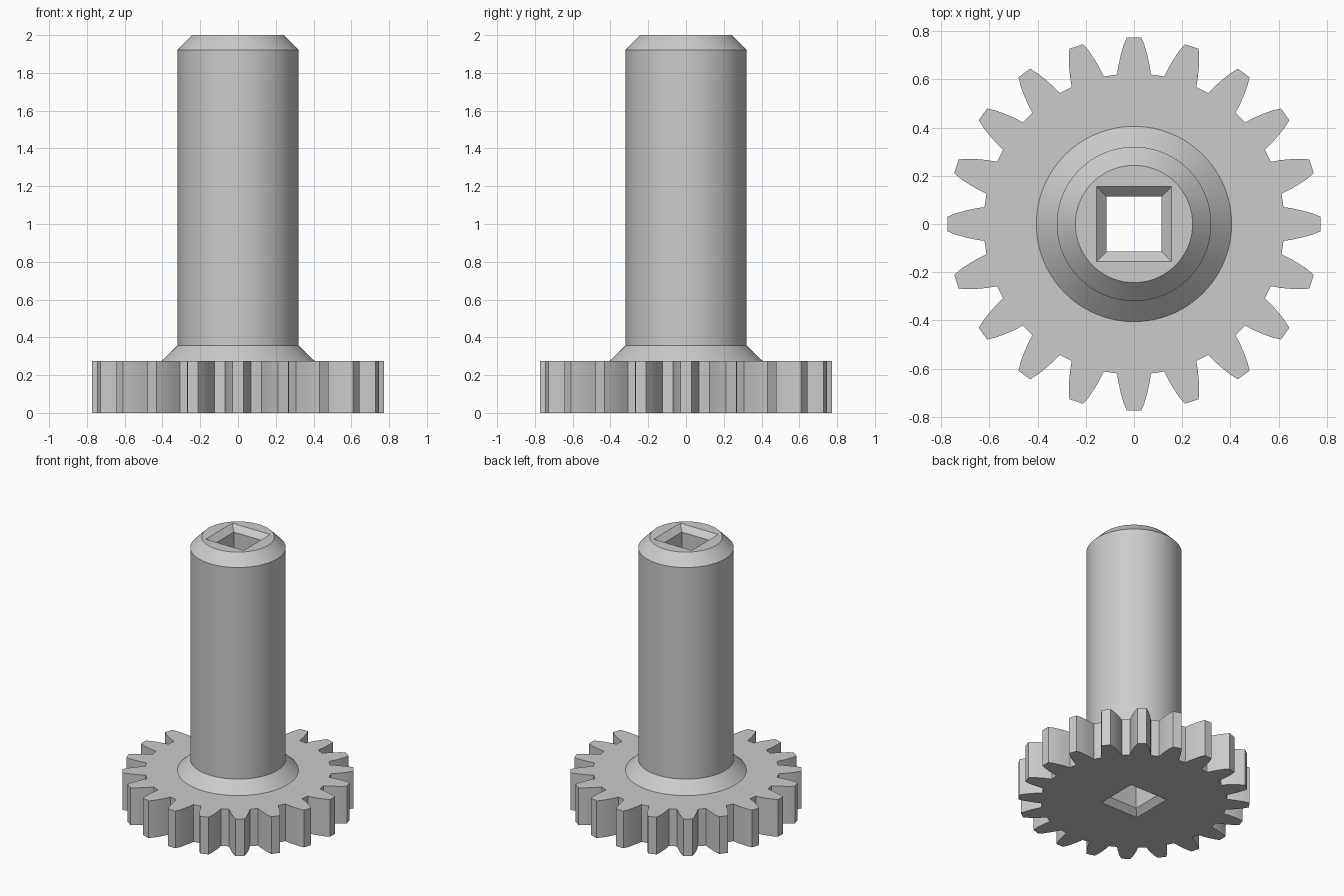
import bpy, bmesh, math

TEETH = 20
GEAR_TOP = 0.275

cube = bpy.data.objects.get("Cube")
if cube:
    bpy.data.objects.remove(cube, do_unlink=True)

steel = bpy.data.materials.new("plain grey")
steel.use_nodes = True
grey = (0.6, 0.6, 0.6, 1)
steel.diffuse_color = grey
steel.node_tree.nodes["Principled BSDF"].inputs["Base Color"].default_value = grey


def make_object(name, bm):
    bmesh.ops.recalc_face_normals(bm, faces=bm.faces)
    mesh = bpy.data.meshes.new(name)
    bm.to_mesh(mesh)
    bm.free()
    mesh.materials.append(steel)
    obj = bpy.data.objects.new(name, mesh)
    bpy.context.collection.objects.link(obj)
    return obj


def turned(name, profile, sides, start=0.0):
    """Closed solid from (radius, z) rings, bottom to top."""
    bm = bmesh.new()
    rings = []
    for r, z in profile:
        angles = [start + math.tau * i / sides for i in range(sides)]
        rings.append([bm.verts.new((r * math.cos(a), r * math.sin(a), z)) for a in angles])
    for low, high in zip(rings, rings[1:]):
        for i in range(sides):
            j = (i + 1) % sides
            bm.faces.new((low[i], low[j], high[j], high[i]))
    bm.faces.new(rings[0])
    bm.faces.new(rings[-1])
    return make_object(name, bm)


def toothed_wheel(name):
    # One tooth flank as (half width, radial distance), mirrored for the other side
    flank = [(0.07, 0.62), (0.064, 0.66), (0.055, 0.7), (0.044, 0.74), (0.03, 0.774)]
    tooth = [(y, -w) for w, y in flank] + [(y, w) for w, y in reversed(flank)]
    bm = bmesh.new()
    outline = []
    for t in range(TEETH):
        a = math.tau * t / TEETH
        c, s = math.cos(a), math.sin(a)
        outline += [bm.verts.new((x * c - y * s, x * s + y * c, 0)) for x, y in tooth]
    base = bm.faces.new(outline)
    top = bmesh.ops.extrude_face_region(bm, geom=[base], use_keep_orig=True)
    moved = [v for v in top["geom"] if isinstance(v, bmesh.types.BMVert)]
    bmesh.ops.translate(bm, verts=moved, vec=(0, 0, GEAR_TOP))
    return make_object(name, bm)


def combine(target, tool, operation):
    mod = target.modifiers.new(operation.lower(), "BOOLEAN")
    mod.object = tool
    mod.operation = operation
    mod.solver = "EXACT"
    bpy.context.view_layer.objects.active = target
    bpy.ops.object.modifier_apply(modifier=mod.name)
    bpy.data.objects.remove(tool, do_unlink=True)


# Gear wheel with a flared, chamfered shaft rising from it
gear = toothed_wheel("gear_with_shaft")
shaft = turned("shaft", [(0.405, 0.1), (0.405, GEAR_TOP), (0.32, 0.357),
                         (0.32, 1.922), (0.243, 2.0)], 96)
combine(gear, shaft, "UNION")

# Square through bore, chamfered at both ends
bore_profile = [(0.175, -0.02), (0.115, 0.04), (0.115, 1.96), (0.175, 2.02)]
bore = turned("bore_cutter", [(h * math.sqrt(2), z) for h, z in bore_profile], 4, math.pi / 4)
combine(gear, bore, "DIFFERENCE")

# Smooth round faces, crisp edges
bpy.ops.object.select_all(action="DESELECT")
gear.select_set(True)
bpy.context.view_layer.objects.active = gear
bpy.ops.object.shade_smooth_by_angle(angle=math.radians(25))
